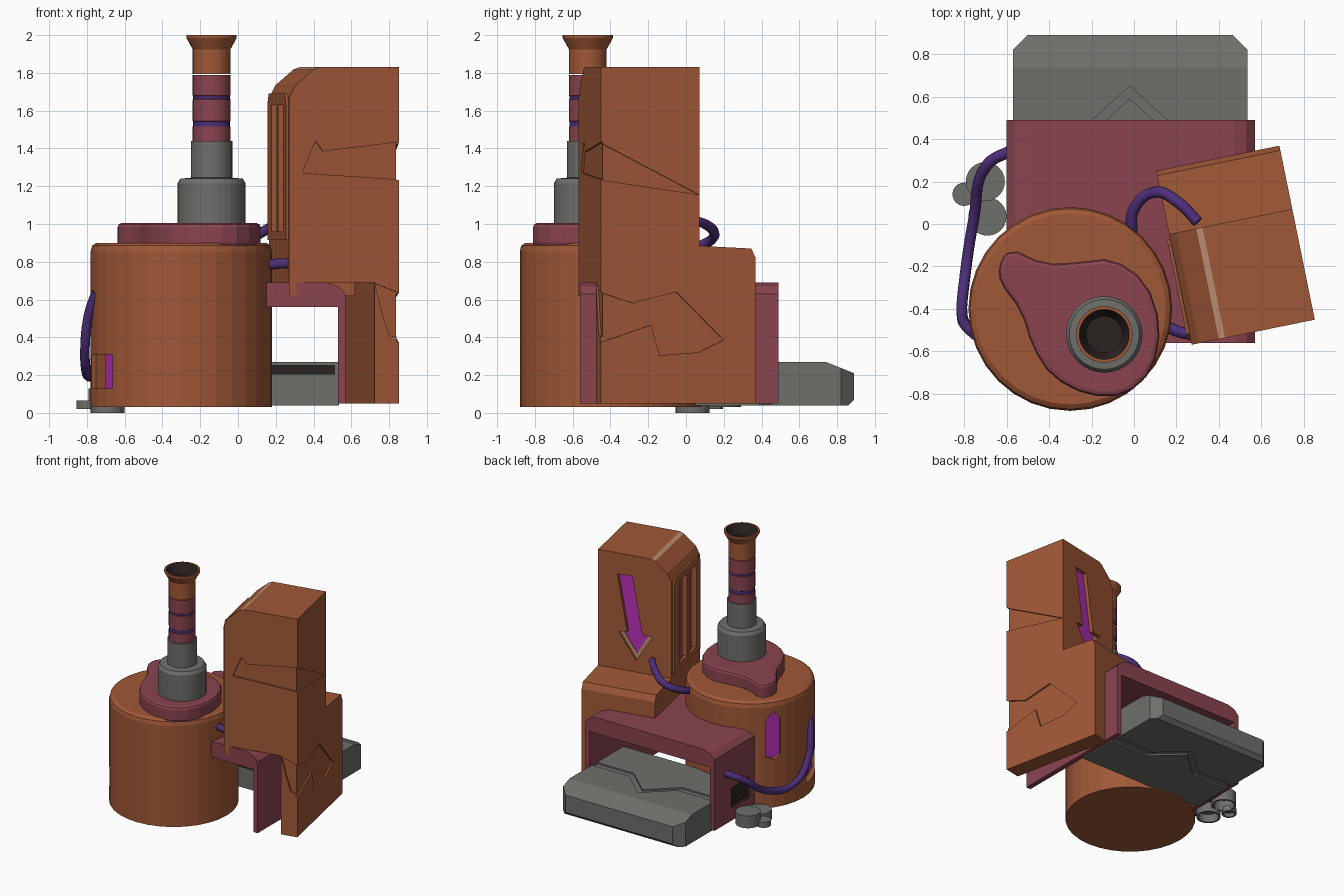
import bpy, bmesh, math
from mathutils import Matrix, Vector

if "Cube" in bpy.data.objects:
    bpy.data.objects.remove(bpy.data.objects["Cube"])


def mat(name, r, g, b):
    m = bpy.data.materials.new(name)
    lin = lambda c: ((c / 255 + 0.055) / 1.055) ** 2.4
    m.diffuse_color = (lin(r), lin(g), lin(b), 1)
    m.use_nodes = True
    m.node_tree.nodes["Principled BSDF"].inputs["Base Color"].default_value = m.diffuse_color
    return m


COPPER = mat("copper", 160, 88, 55)
PLUM = mat("plum", 138, 68, 80)
GREY = mat("grey metal", 110, 111, 107)
PURPLE = mat("purple", 78, 47, 122)
MAGENTA = mat("magenta glow", 185, 48, 185)
TAN = mat("worn tan", 190, 143, 115)
DARK = mat("dark", 42, 34, 32)


def finish(bm, name, mats, mw=Matrix()):
    bmesh.ops.recalc_face_normals(bm, faces=bm.faces)
    me = bpy.data.meshes.new(name)
    bm.to_mesh(me)
    bm.free()
    for m in mats:
        me.materials.append(m)
    ob = bpy.data.objects.new(name, me)
    bpy.context.collection.objects.link(ob)
    ob.matrix_world = mw
    return ob


def prism(name, pts, plane, d0, d1, side, cap=None, mw=Matrix()):
    """Extrude a 2D outline; the d0 cap may have its own colour."""
    put = {"xy": lambda a, b, d: (a, b, d), "xz": lambda a, b, d: (a, d, b),
           "yz": lambda a, b, d: (d, a, b)}[plane]
    bm = bmesh.new()
    lo = [bm.verts.new(put(a, b, d0)) for a, b in pts]
    hi = [bm.verts.new(put(a, b, d1)) for a, b in pts]
    bm.faces.new(lo).material_index = 1 if cap else 0
    bm.faces.new(hi)
    for i in range(len(pts)):
        j = (i + 1) % len(pts)
        bm.faces.new((lo[i], lo[j], hi[j], hi[i]))
    return finish(bm, name, [side] + ([cap] if cap else []), mw)


def lathe(name, prof, x, y, m, n=32, inner=None, inner_from=99):
    """Revolve (radius, z) points; segments past inner_from use the inner colour."""
    bm = bmesh.new()
    rings = [[bm.verts.new((r * math.cos(2 * math.pi * k / n), r * math.sin(2 * math.pi * k / n), z))
              for k in range(n)] for r, z in prof]
    for s, (a, b) in enumerate(zip(rings, rings[1:])):
        for k in range(n):
            f = bm.faces.new((a[k], a[(k + 1) % n], b[(k + 1) % n], b[k]))
            f.material_index = 1 if s >= inner_from else 0
    bm.faces.new(rings[0])
    bm.faces.new(rings[-1]).material_index = 1 if inner else 0
    return finish(bm, name, [m] + ([inner] if inner else []), Matrix.Translation((x, y, 0)))


def apply(ob, mod):
    bpy.context.view_layer.update()
    bpy.context.view_layer.objects.active = ob
    bpy.ops.object.modifier_apply(modifier=mod.name)


def cut(ob, *cutters):
    for c in cutters:
        mod = ob.modifiers.new("cut", "BOOLEAN")
        mod.operation, mod.solver, mod.object = "DIFFERENCE", "EXACT", c
        mod.material_mode = "TRANSFER"
        apply(ob, mod)
        bpy.data.objects.remove(c)


def bevel(ob, w, seg=1):
    mod = ob.modifiers.new("bevel", "BEVEL")
    mod.width, mod.segments, mod.limit_method = w, seg, "ANGLE"
    mod.angle_limit = math.radians(50)
    apply(ob, mod)


def rect(a0, a1, b0, b1):
    return [(a0, b0), (a1, b0), (a1, b1), (a0, b1)]


def pipe(name, pts, r=0.027):
    cu = bpy.data.curves.new(name, "CURVE")
    cu.dimensions, cu.bevel_depth, cu.bevel_resolution, cu.use_fill_caps = "3D", r, 2, True
    sp = cu.splines.new("BEZIER")
    sp.bezier_points.add(len(pts) - 1)
    for p, co in zip(sp.bezier_points, pts):
        p.co = co
        p.handle_left_type = p.handle_right_type = "AUTO"
    sp.resolution_u = 6
    cu.materials.append(PURPLE)
    ob = bpy.data.objects.new(name, cu)
    bpy.context.collection.objects.link(ob)


# Round tank with two glowing windows
TX, TY = -0.3, -0.4
tank = lathe("tank", [(0.48, 0.03), (0.48, 0.855), (0.472, 0.885), (0.45, 0.9)], TX, TY, COPPER)
turn = lambda deg: Matrix.Translation((TX, TY, 0)) @ Matrix.Rotation(math.radians(deg), 4, "Z")
arch = [(-0.06, 0.45), (0, 0.42), (0.06, 0.45), (0.06, 0.74), (0, 0.82), (-0.06, 0.74)]
cut(tank, prism("cutter", arch, "yz", 0.45, 0.6, COPPER, MAGENTA, turn(146)),
    prism("cutter", rect(-0.14, 0.14, 0.13, 0.31), "yz", 0.43, 0.6, COPPER, COPPER, turn(203)))
prism("tank_lower_light", rect(0.0, 0.13, 0.13, 0.31), "yz", 0.43, 0.436, MAGENTA, None, turn(203))

# Teardrop plate on the tank, corner-cut once for rounding
drop = [(-0.64, -0.2), (-0.59, -0.11), (-0.42, -0.19), (-0.26, -0.18), (-0.1, -0.16), (0.06, -0.27),
        (0.13, -0.48), (0.09, -0.69), (-0.04, -0.81), (-0.22, -0.81), (-0.39, -0.72), (-0.48, -0.58),
        (-0.53, -0.41), (-0.63, -0.28)]
soft = []
for p, q in zip(drop, drop[1:] + drop[:1]):
    p, q = Vector(p), Vector(q)
    soft += [p.lerp(q, 0.25), p.lerp(q, 0.75)]
plate = prism("teardrop_plate", soft, "xy", 0.88, 1.005, PLUM)
bevel(plate, 0.022, 2)

# Chimney stack
CX, CY = -0.14, -0.52
lathe("chimney_base", [(0.18, 0.99), (0.18, 1.215), (0.165, 1.24), (0.11, 1.245), (0.11, 1.44)], CX, CY, GREY)
lathe("chimney_pipe", [(0.1, 1.43), (0.1, 1.515), (0.092, 1.52), (0.092, 1.54), (0.1, 1.545), (0.1, 1.66),
                       (0.092, 1.665), (0.092, 1.675), (0.1, 1.68), (0.1, 1.79)], CX, CY, PLUM)
for i, (z, h) in enumerate([(1.517, 0.026), (1.663, 0.014)]):
    lathe(f"chimney_ring_{i}", [(0.097, z), (0.097, z + h)], CX, CY, PURPLE)
lathe("chimney_mouth", [(0.1, 1.795), (0.1, 1.925), (0.133, 1.985), (0.133, 2.0), (0.118, 2.0),
                        (0.085, 1.93), (0.085, 1.81)], CX, CY, COPPER, 32, DARK, 4)

# Arched table frame, with a dark port in its left wall
table = prism("table_frame", [(-0.6, 0.05), (-0.6, 0.63), (-0.56, 0.67), (-0.5, 0.69), (0.47, 0.69),
                              (0.53, 0.67), (0.57, 0.63), (0.57, 0.05), (0.53, 0.05), (0.53, 0.56),
                              (-0.56, 0.56), (-0.56, 0.05)], "xz", -0.56, 0.49, PLUM)
cut(table, prism("cutter", rect(0.04, 0.27, 0.15, 0.32), "yz", -0.575, -0.7, DARK, DARK))

# Grey slab with chamfered corners, zigzag grooves and a front slot
slab = prism("base_slab", [(0.05, 0.04), (0.86, 0.04), (0.89, 0.07), (0.89, 0.21), (0.74, 0.27), (0.05, 0.27)],
             "yz", -0.57, 0.535, GREY)
zig = [(-0.7, 0.45), (-0.24, 0.45), (-0.02, 0.65), (0.2, 0.45), (0.7, 0.45)]
band = zig + [(x, y - 0.06) for x, y in reversed(zig)]
cut(slab, prism("cutter", [(-0.6, 0.79), (-0.6, 0.95), (-0.44, 0.95)], "xy", -0.1, 0.5, GREY),
    prism("cutter", [(0.565, 0.79), (0.565, 0.95), (0.405, 0.95)], "xy", -0.1, 0.5, GREY),
    prism("cutter", band, "xy", 0.257, 0.4, GREY),
    prism("cutter", band, "xy", 0.053, -0.1, GREY),
    prism("cutter", rect(-0.54, 0.51, 0.205, 0.25), "xz", 0.12, 0.0, DARK, DARK))

# Rotated tower: tall body, back shoulder and thin leg
TW = Matrix.Translation((0.478, -0.10, 0)) @ Matrix.Rotation(math.radians(11.5), 4, "Z")
W, D = 0.296, 0.418
tower = prism("tower_body", [(W, 0.69), (W, 1.83), (-0.135, 1.83), (-0.165, 1.818), (-0.262, 1.735),
                             (-W, 1.67), (-W, 0.62), (-W + 0.04, 0.62), (-W + 0.04, 0.69)],
              "xz", -D, 0.114, COPPER, None, TW)
tower.data.materials.append(TAN)
for f in tower.data.polygons:      # worn strip along the top chamfer
    if f.center.z > 1.82 and -0.16 < f.center.x < -0.14:
        f.material_index = 1
prism("tower_shoulder", [(0.1, 0.62), (D, 0.62), (D, 0.82), (0.395, 0.87), (0.1, 0.885)], "yz", -W, W, COPPER, None, TW)
leg = prism("tower_leg", rect(-D, D, 0.05, 0.69), "yz", 0.165, W, COPPER, None, TW)

# Shallow panels wrapped around the front right corner of the tower
IN = 0.012
cut(tower, prism("cutter", [(-0.226, 1.27), (-0.154, 1.44), (-0.113, 1.385), (0.31, 1.435), (0.31, 1.235)],
                 "xz", -D + IN, -D - 0.1, COPPER, None, TW),
    prism("cutter", [(-0.43, 1.435), (0.112, 1.155), (-0.43, 1.235)], "yz", W - IN, W + 0.1, COPPER, None, TW))
cut(leg, prism("cutter", [(0.166, 0.685), (0.31, 0.63), (0.31, 0.4), (0.244, 0.41), (0.203, 0.54)],
               "xz", -D + IN, -D - 0.1, COPPER, None, TW),
    prism("cutter", [(-0.43, 0.64), (-0.244, 0.58), (-0.01, 0.64), (0.245, 0.385), (0.108, 0.32),
                     (-0.1, 0.305), (-0.147, 0.465), (-0.43, 0.37)], "yz", W - IN, W + 0.1, COPPER, None, TW))

# Glowing arrow recessed in the back, with a worn pointed tip
arrow = [(0.14, 1.66), (0.02, 1.66), (-0.06, 1.2), (-0.14, 1.19), (-0.01, 0.98), (0.13, 1.19), (0.06, 1.2)]
cut(tower, prism("cutter", arrow, "xz", 0.085, 0.3, COPPER, MAGENTA, TW))
prism("arrow_tip_edge", [(0.13, 1.19), (0.095, 1.19), (-0.01, 1.03), (-0.105, 1.19), (-0.14, 1.19), (-0.01, 0.98)],
      "xz", 0.085, 0.093, TAN, None, TW)

# Vent frame on the left face with two glowing slots
vent = prism("vent_frame", [(-0.395, 0.915), (0.09, 0.915), (0.09, 1.64), (0.06, 1.69), (-0.365, 1.69), (-0.395, 1.64)],
             "yz", -W - 0.014, -W + 0.002, COPPER, None, TW)
for y in (-0.08, -0.255):
    r = rect(y - 0.065, y + 0.065, 0.96, 1.63)
    cut(vent, prism("cutter", r, "yz", -0.2, -0.4, COPPER, None, TW))
    cut(tower, prism("cutter", r, "yz", -W + 0.03, -0.4, COPPER, MAGENTA, TW))
    prism("vent_bar", rect(y - 0.02, y + 0.02, 0.96, 1.63), "yz", -W + 0.032, -W + 0.005, PLUM, None, TW)
    prism("vent_worn_edge", rect(y + 0.045, y + 0.064, 1.48, 1.63), "yz", -W + 0.025, -W + 0.032, TAN, None, TW)

# Hollow cups beside the table
for i, (x, y, r, z0, z1) in enumerate([(-0.7, 0.2, 0.092, 0.03, 0.13), (-0.69, 0.035, 0.09, 0.0, 0.08),
                                       (-0.8, 0.14, 0.055, 0.02, 0.065)]):
    lathe(f"cup_{i}", [(r - 0.015, z1 - 0.015), (r - 0.015, z0), (r, z0), (r, z1)], x, y, GREY, 24)

# Purple hoses
pipe("left_hose", [(-0.57, 0.35, 0.47), (-0.69, 0.28, 0.42), (-0.755, 0.02, 0.24), (-0.80, -0.28, 0.21),
                   (-0.81, -0.42, 0.35), (-0.79, -0.48, 0.52), (-0.75, -0.52, 0.64)])
pipe("back_hose", [(-0.01, -0.06, 0.83), (0.0, 0.07, 0.88), (0.1, 0.15, 0.94), (0.21, 0.1, 1.0), (0.3, 0.01, 1.02)])
pipe("short_hose", [(0.13, -0.47, 0.78), (0.22, -0.51, 0.79), (0.3, -0.52, 0.79)])
